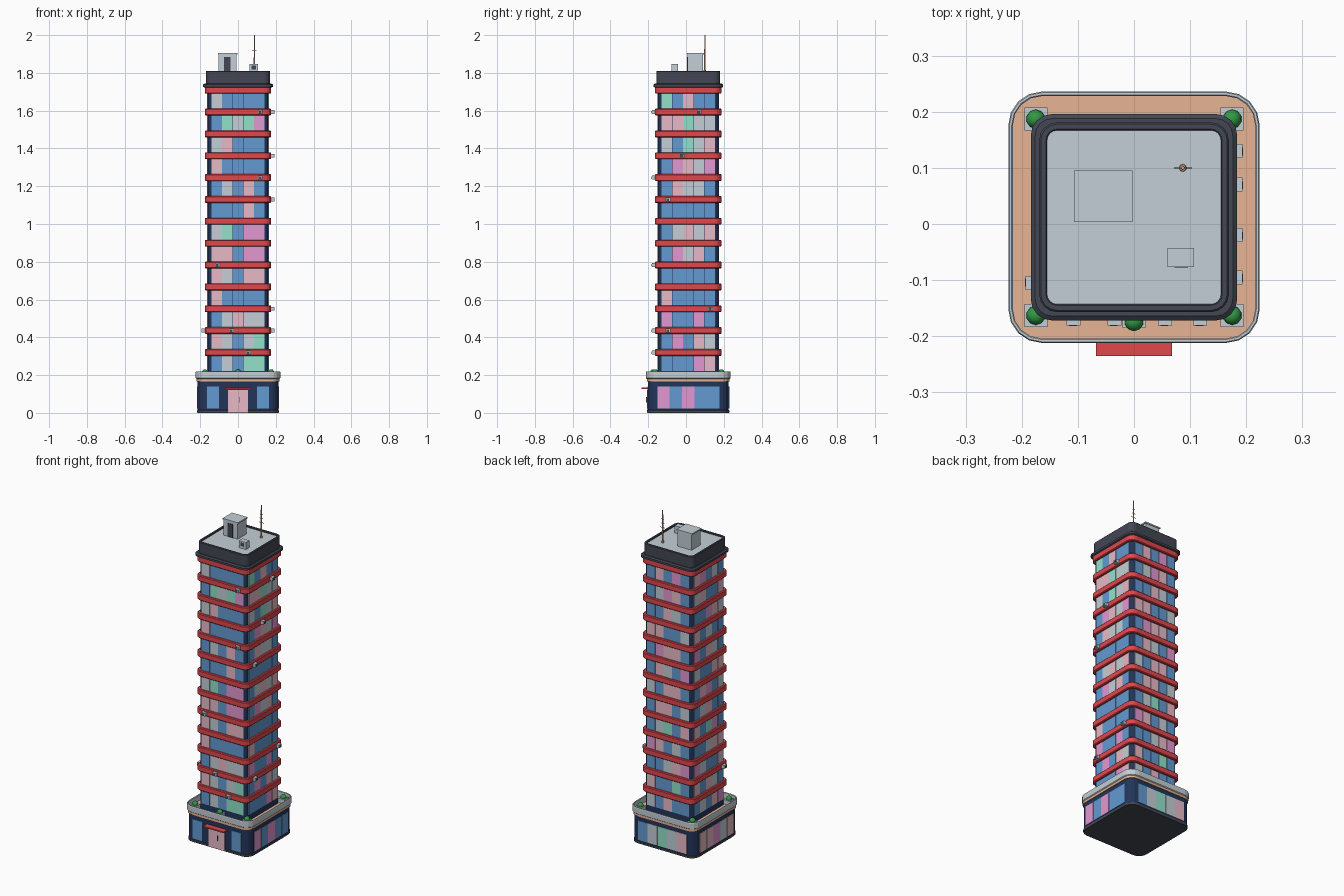
import bpy, bmesh, math
from mathutils import Matrix, Vector

if "Cube" in bpy.data.objects:
    bpy.data.objects.remove(bpy.data.objects["Cube"])

CY = 0.012            # tower axis offset in y
FLOORS = 13
STEP, BAND0 = 0.1157, 0.32


def mat(name, r, g, b):
    m = bpy.data.materials.new(name)
    m.diffuse_color = [((c / 255 + 0.055) / 1.055) ** 2.4 for c in (r, g, b)] + [1]
    m.use_nodes = True
    m.node_tree.nodes["Principled BSDF"].inputs["Base Color"].default_value = m.diffuse_color
    return m


NAVY = mat("navy", 34, 53, 89)
RED = mat("red", 225, 71, 77)
GREY = mat("light grey", 196, 207, 214)
DARK = mat("charcoal", 67, 71, 83)
TAN = mat("tan", 233, 182, 149)
GREEN = mat("leaf green", 50, 153, 68)
BLUE = mat("window blue", 99, 154, 210)
PINK = mat("window pink", 232, 187, 200)
MAGENTA = mat("window magenta", 226, 153, 209)
MINT = mat("window mint", 146, 226, 203)
PANES = [BLUE, GREY, PINK, MAGENTA, MINT]
CODE = "BGPMT"


def finish(name, bm, mats, smooth=False):
    bmesh.ops.recalc_face_normals(bm, faces=bm.faces)
    me = bpy.data.meshes.new(name)
    bm.to_mesh(me)
    bm.free()
    for m in mats:
        me.materials.append(m)
    ob = bpy.data.objects.new(name, me)
    bpy.context.collection.objects.link(ob)
    if smooth:
        for p in me.polygons:
            p.use_smooth = True
    return ob


def add_box(bm, lo, hi, side=0, index=0):
    """Box in front-facing coordinates about the axis, turned to a side."""
    lo, hi = Vector(lo), Vector(hi)
    m = (Matrix.Translation((0, CY, 0)) @ Matrix.Rotation(side * math.pi / 2, 4, 'Z')
         @ Matrix.Translation((lo + hi) / 2) @ Matrix.Diagonal((*(hi - lo), 1)))
    for v in bmesh.ops.create_cube(bm, size=1, matrix=m)["verts"]:
        for f in v.link_faces:
            f.material_index = index


def box(name, lo, hi, m, side=0):
    bm = bmesh.new()
    add_box(bm, lo, hi, side)
    return finish(name, bm, [m])


def rounded(name, profile, radius, mats, seg=4):
    """Loft a rounded square through (half width, z) levels; last cap uses the last material."""
    bm = bmesh.new()
    rings = []
    for half, z in profile:
        r = max(radius + half - profile[0][0], 0.004)
        ring = []
        for q in range(4):
            for s in range(seg + 1):
                a = (q + s / seg) * math.pi / 2
                sx = 1 if q in (0, 3) else -1
                sy = 1 if q in (0, 1) else -1
                ring.append(bm.verts.new((sx * (half - r) + r * math.cos(a),
                                          CY + sy * (half - r) + r * math.sin(a), z)))
        rings.append(ring)
    n = len(rings[0])
    for a, b in zip(rings, rings[1:]):
        for i in range(n):
            bm.faces.new((a[i], a[(i + 1) % n], b[(i + 1) % n], b[i]))
    bm.faces.new(rings[0][::-1])
    bm.faces.new(rings[-1]).material_index = len(mats) - 1
    return finish(name, bm, mats)


# podium with plinth, trim and terrace parapet
rounded("plinth", [(0.215, 0), (0.217, 0.003), (0.217, 0.013), (0.214, 0.015)], 0.05, [DARK])
rounded("podium", [(0.214, 0.012), (0.214, 0.168)], 0.05, [NAVY])
rounded("podium_trim", [(0.219, 0.166), (0.219, 0.18)], 0.052, [TAN])
rounded("terrace", [(0.219, 0.18), (0.224, 0.184), (0.224, 0.216), (0.222, 0.22),
                    (0.218, 0.22), (0.216, 0.218), (0.216, 0.184)], 0.055, [GREY, TAN])

# tower shaft and floor bands
rounded("tower_shaft", [(0.160, 0.183), (0.160, 1.73)], 0.022, [NAVY])
for i in range(FLOORS):
    z = BAND0 + i * STEP
    rounded(f"floor_band_{i}", [(0.160, z - 0.018), (0.172, z - 0.018), (0.176, z - 0.014),
                                (0.176, z + 0.014), (0.172, z + 0.018), (0.160, z + 0.018)],
            0.022, [RED])

# roof cap with parapet and recessed deck
rounded("roof_ledge", [(0.176, 1.722), (0.184, 1.726), (0.184, 1.738), (0.176, 1.744)], 0.03, [DARK])
rounded("roof_parapet", [(0.169, 1.74), (0.169, 1.808), (0.166, 1.811), (0.157, 1.811),
                         (0.155, 1.809), (0.155, 1.803)], 0.032, [DARK, GREY])

# window panes, top floor first, left to right
ROWS = {
    "front": "GBBBB BTGTM GPBBB PBBBB BGBPB BBBPB GTBMM PPBMM PGBPP PBBBB BGPGG PGBGT BGBTT",
    "right": "TBPBB PPTGG GBTGP BMPGM BPGGB BBBBB BGPGP BMGPB BBBBB PBBBB MBBMB BMBPG BBBMP",
    "back": "BPBMB BGMPB BBPGB PPBBG BMPPB BPGBM GBPPB BPPBG BGTBP MPBGB BBGPM PBBTB GBPBB",
    "left": "PMBGB GPBBP BBMPG PBGBB MBPGB GBBPP BPMBG BGPBB PBTMB BBGPP MGBBP PBPGB BGBPM"}
PODIUM = ("B---B", "MBMBB", "BGTGP", "PPMGP")
GAP = 0.0008
for side, (name, text) in enumerate(ROWS.items()):
    bm = bmesh.new()
    for i, row in enumerate(text.split()):
        top = BAND0 + (FLOORS - 1 - i) * STEP - 0.017
        low = max(top - STEP + 0.034, 0.184)
        for k, c in enumerate(row):
            x = -0.142 + k * 0.0568
            add_box(bm, (x + GAP, -0.163, low), (x + 0.0568 - GAP, -0.159, top), side, CODE.index(c))
    # podium windows
    for k, c in enumerate(PODIUM[side]):
        if c != "-":
            x = -0.165 + k * 0.066
            add_box(bm, (x + GAP, -0.217, 0.022), (x + 0.066 - GAP, -0.213, 0.14), side, CODE.index(c))
    finish(f"{name}_windows", bm, PANES)

# entrance
box("entrance_door", (-0.053, -0.219, 0.003), (0.053, -0.212, 0.122), PINK)
box("door_handle", (0.008, -0.224, 0.055), (0.011, -0.219, 0.085), DARK)
box("entrance_awning", (-0.068, -0.247, 0.126), (0.068, -0.212, 0.134), RED)

# air conditioners: side, offset along the side, floor band
UNITS = [(0, 0.118, 11), (0, 0.118, 8), (0, -0.108, 4), (0, -0.035, 1), (0, 0.055, 0),
         (1, 0.058, 11), (1, -0.032, 9), (1, -0.107, 7), (1, 0.118, 2), (1, -0.107, 1),
         (3, 0.117, 1)]
bm = bmesh.new()
for side, x, i in UNITS:
    z = BAND0 + i * STEP
    add_box(bm, (x - 0.0125, -0.193, z - 0.010), (x + 0.0125, -0.17, z + 0.010), side)
    add_box(bm, (x - 0.008, -0.194, z - 0.007), (x + 0.006, -0.192, z + 0.006), side, 1)
finish("air_conditioners", bm, [GREY, DARK])

# terrace planters and shrubs
for n, (x, y) in enumerate([(-0.175, 0.175), (0.175, 0.175), (-0.175, -0.175),
                            (0.175, -0.175), (0, -0.186)]):
    h = 0.0205
    box(f"planter_{n}", (x - h, y - h if y > -0.18 else y - 0.011, 0.184),
        (x + h, y + h, 0.21), GREY)
    bm = bmesh.new()
    bmesh.ops.create_icosphere(bm, subdivisions=2, radius=0.017,
                               matrix=Matrix.Translation((x, y + CY, 0.214)))
    finish(f"shrub_{n}", bm, [GREEN], True)

# rooftop stair house and vent
box("stair_house", (-0.102, -0.004, 1.80), (-0.008, 0.079, 1.899), GREY)
box("stair_house_roof", (-0.107, -0.008, 1.898), (-0.003, 0.083, 1.906), GREY)
box("stair_house_door", (-0.075, -0.006, 1.80), (-0.04, -0.003, 1.885), DARK)
box("roof_vent", (0.060, -0.089, 1.80), (0.107, -0.055, 1.846), GREY)
box("vent_grille", (0.072, -0.0895, 1.817), (0.096, -0.088, 1.838), DARK)


# antenna
def rod(name, r1, r2, z0, z1, m):
    bm = bmesh.new()
    bmesh.ops.create_cone(bm, cap_ends=True, segments=8, radius1=r1, radius2=r2, depth=z1 - z0,
                          matrix=Matrix.Translation((0.087, 0.1, (z0 + z1) / 2)))
    finish(name, bm, [m])


rod("antenna_foot", 0.007, 0.006, 1.80, 1.815, TAN)
rod("antenna_mast", 0.004, 0.003, 1.81, 2.0, TAN)
for n, (w, z) in enumerate([(0.016, 1.895), (0.012, 1.92), (0.009, 1.945)]):
    box(f"antenna_bar_{n}", (0.087 - w, 0.087, z - 0.001), (0.087 + w, 0.089, z + 0.001), DARK)
